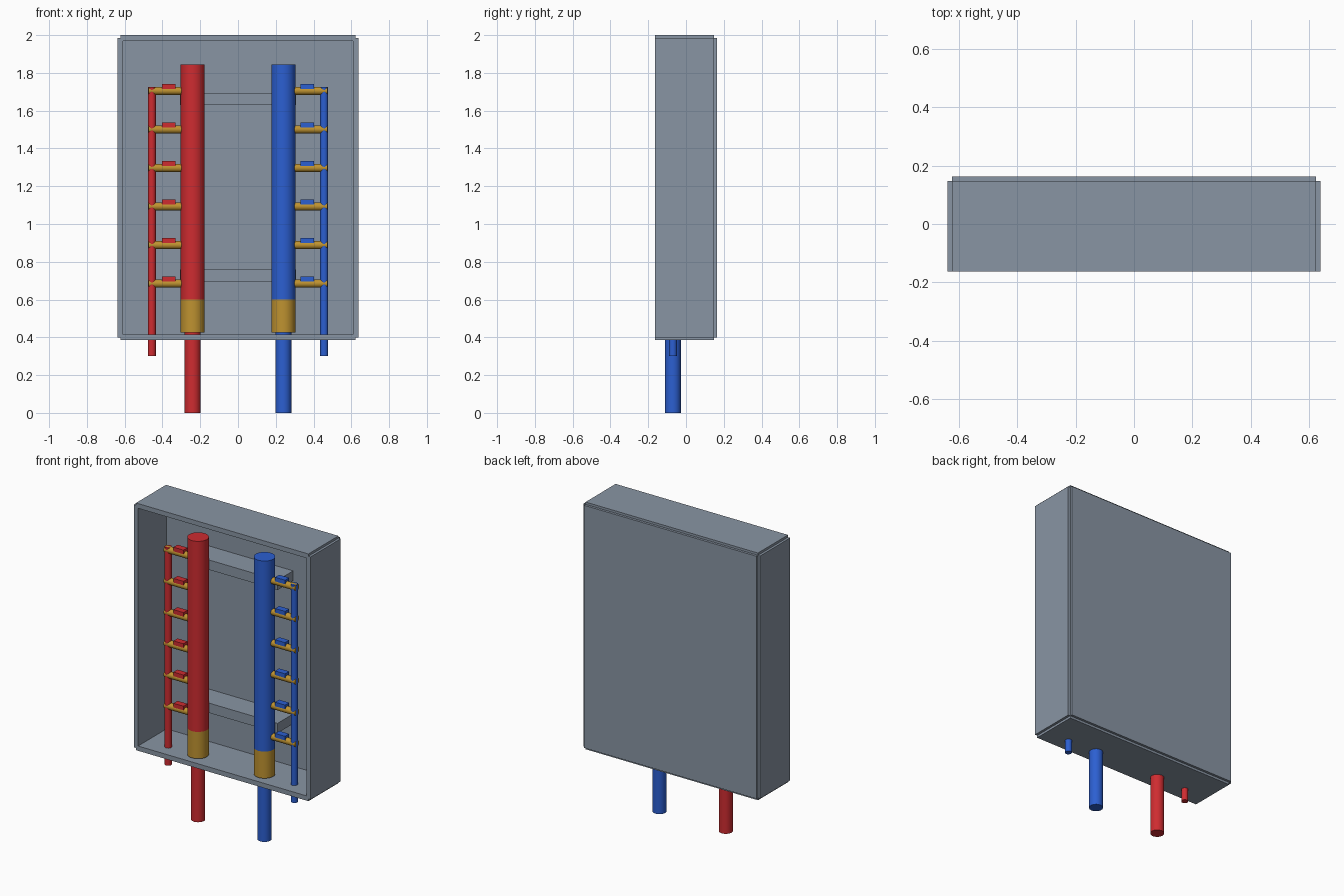
import bpy
import math

cube = bpy.data.objects.get("Cube")
if cube:
    bpy.data.objects.remove(cube, do_unlink=True)


def material(name, rgb):
    mat = bpy.data.materials.new(name)
    mat.use_nodes = True
    mat.diffuse_color = (*rgb, 1)
    mat.node_tree.nodes["Principled BSDF"].inputs["Base Color"].default_value = (*rgb, 1)
    return mat


GREY = material("cabinet grey", (0.25, 0.3, 0.37))
RED = material("hot red", (0.62, 0.025, 0.03))
BLUE = material("cold blue", (0.025, 0.115, 0.64))
BRASS = material("brass", (0.52, 0.29, 0.03))


def box(name, mat, x, y, z):
    """Box from (min, max) ranges."""
    bpy.ops.mesh.primitive_cube_add(size=1, location=[sum(r) / 2 for r in (x, y, z)])
    ob = bpy.context.object
    ob.name = name
    ob.scale = [r[1] - r[0] for r in (x, y, z)]
    bpy.ops.object.transform_apply(location=False, rotation=False, scale=True)
    ob.data.materials.append(mat)
    return ob


def tube(name, mat, radius, length, centre, along_x=False):
    bpy.ops.mesh.primitive_cylinder_add(
        vertices=32, radius=radius, depth=length, location=centre,
        rotation=(0, math.pi / 2 if along_x else 0, 0))
    ob = bpy.context.object
    ob.name = name
    ob.data.materials.append(mat)
    bpy.ops.object.shade_smooth_by_angle(angle=math.radians(40))
    return ob


def riser(name, mat, radius, x, z0, z1):
    return tube(name, mat, radius, z1 - z0, (x, PIPE_Y, (z0 + z1) / 2))


PIPE_Y = -0.069
FRONT, BACK = -0.163, 0.163
DEPTH = (FRONT, 0.147)

# Open-fronted cabinet of overlapping panels
box("back_panel", GREY, (-0.623, 0.623), (0.131, BACK), (0.4, 1.985))
box("top_panel", GREY, (-0.623, 0.623), DEPTH, (1.969, 2.0))
box("bottom_panel", GREY, (-0.623, 0.623), DEPTH, (0.385, 0.416))
for side, s in (("left", 1), ("right", -1)):
    box(side + "_panel", GREY, sorted((s * 0.608, s * 0.639)), DEPTH, (0.4, 1.985))

# Brackets holding the manifolds
for name, z in (("upper_bracket", 1.661), ("lower_bracket", 0.726)):
    box(name, GREY, (-0.307, 0.307), (-0.03, 0.14), (z - 0.032, z + 0.032))

# Manifold, supply pipes and valves on each side
for side, s, colour in (("left", 1, BLUE), ("right", -1, RED)):
    riser(side + "_manifold", colour, 0.0635, s * 0.24, 0.6, 1.845)
    riser(side + "_main_valve", BRASS, 0.0635, s * 0.24, 0.425, 0.6)
    riser(side + "_main_pipe", colour, 0.042, s * 0.24, 0, 0.43)
    riser(side + "_branch_pipe", colour, 0.021, s * 0.456, 0.302, 1.725)
    for i in range(6):
        z = 1.705 - i * 0.204
        tube(f"{side}_valve_{i + 1}", BRASS, 0.0215, 0.176, (s * 0.387, PIPE_Y, z), True)
        box(f"{side}_valve_handle_{i + 1}", colour,
            sorted((s * 0.331, s * 0.403)), (PIPE_Y - 0.021, PIPE_Y + 0.021),
            (z + 0.01, z + 0.037))
